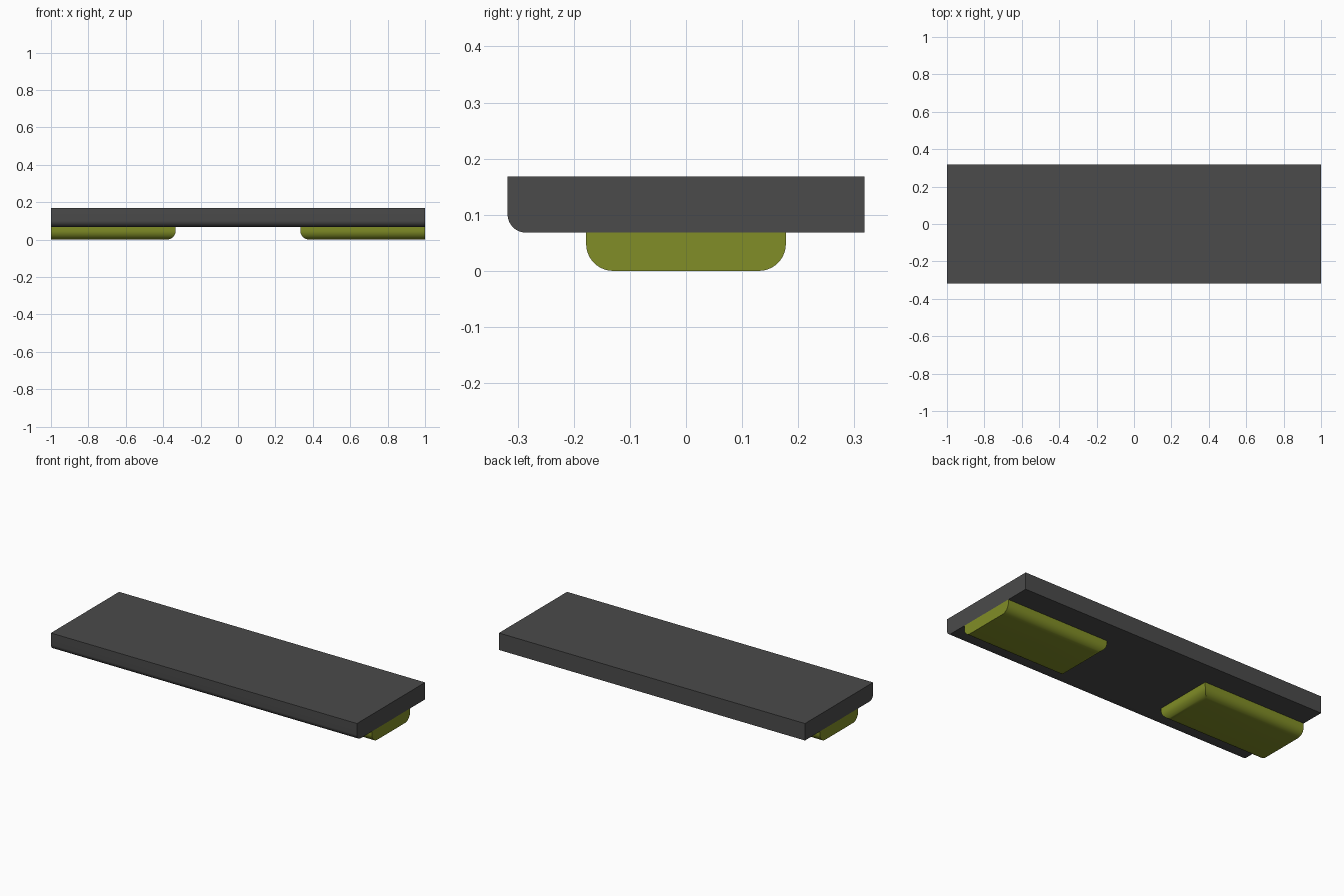
import bpy, bmesh

if "Cube" in bpy.data.objects:
    bpy.data.objects.remove(bpy.data.objects["Cube"])


def rounded_box(name, lo, hi, radius, sides, color):
    """Box whose bottom edges on the given sides (axis, coordinate) are rounded."""
    bm = bmesh.new()
    bmesh.ops.create_cube(bm, size=1)
    for v in bm.verts:
        v.co = [hi[i] if v.co[i] > 0 else lo[i] for i in range(3)]
    edges = [e for e in bm.edges
             if all(abs(v.co.z - lo[2]) < 1e-5 for v in e.verts)
             and any(all(abs(v.co[a] - c) < 1e-5 for v in e.verts) for a, c in sides)]
    bmesh.ops.bevel(bm, geom=edges, offset=radius, segments=10, profile=0.5,
                    affect='EDGES', clamp_overlap=True)
    bmesh.ops.recalc_face_normals(bm, faces=bm.faces)
    mesh = bpy.data.meshes.new(name)
    bm.to_mesh(mesh)
    bm.free()
    obj = bpy.data.objects.new(name, mesh)
    bpy.context.collection.objects.link(obj)
    mat = bpy.data.materials.new(name + "_paint")
    mat.diffuse_color = color
    mat.use_nodes = True
    mat.node_tree.nodes["Principled BSDF"].inputs["Base Color"].default_value = mat.diffuse_color
    mesh.materials.append(mat)
    bpy.ops.object.select_all(action='DESELECT')
    obj.select_set(True)
    bpy.context.view_layer.objects.active = obj
    bpy.ops.object.shade_smooth_by_angle(angle=0.52)
    return obj


SLAB_Y, PAD_Y, PAD_X = 0.318, 0.178, 0.333
SLAB_Z, TOP_Z = 0.068, 0.168

# Dark slab with a rounded lower front edge
rounded_box("slab", (-1, -SLAB_Y, SLAB_Z), (1, SLAB_Y, TOP_Z), 0.033,
            [(1, -SLAB_Y)], (0.07, 0.07, 0.07, 1))

# Green pads under each end, rounded on all sides but the flush outer end
for name, x0, x1, inner in (("left_pad", -1, -PAD_X, -PAD_X),
                            ("right_pad", PAD_X, 1, PAD_X)):
    rounded_box(name, (x0, -PAD_Y, 0), (x1, PAD_Y, SLAB_Z), 0.048,
                [(1, -PAD_Y), (1, PAD_Y), (0, inner)], (0.22, 0.27, 0.02, 1))
